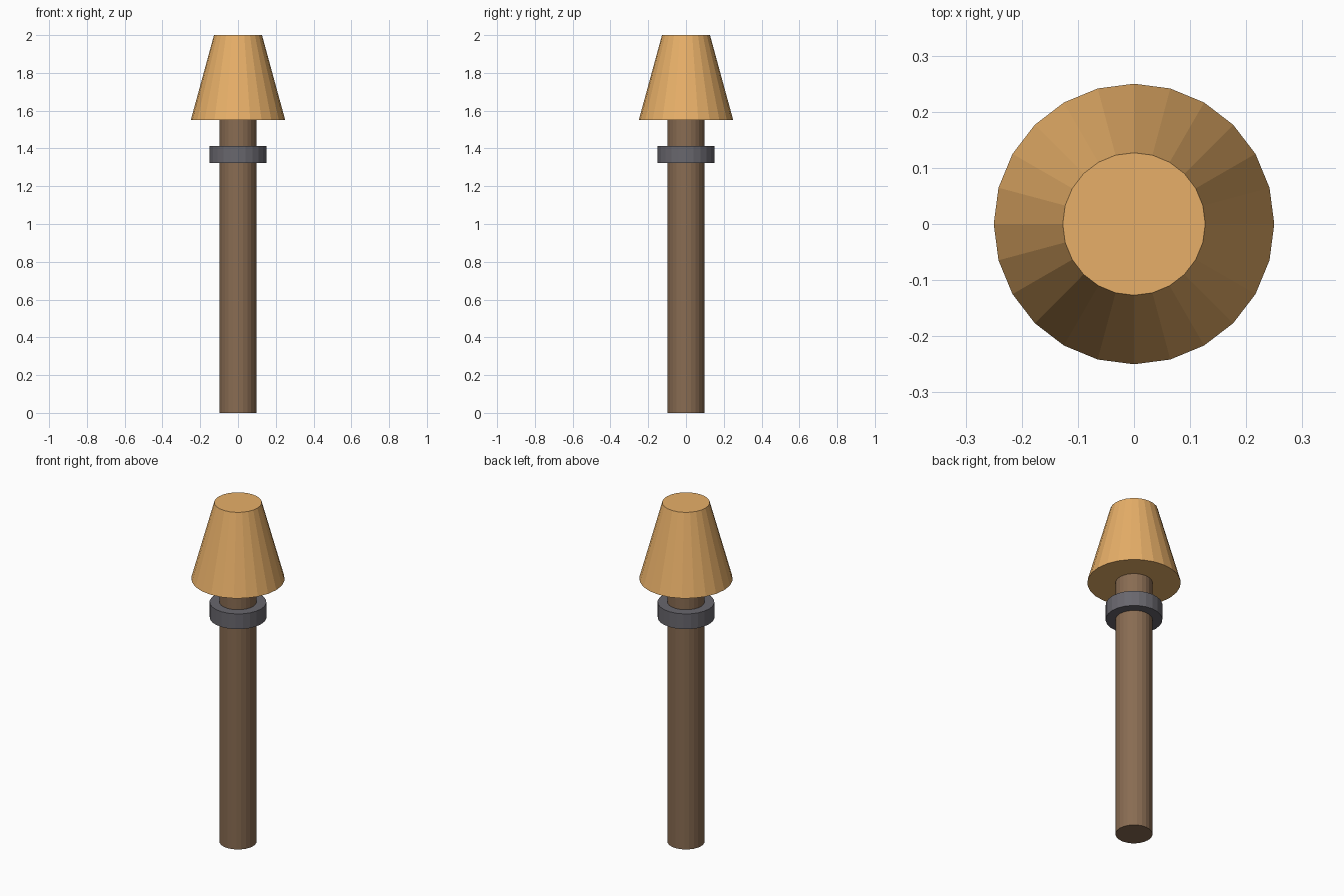
import bpy

if "Cube" in bpy.data.objects:
    bpy.data.objects.remove(bpy.data.objects["Cube"])

SIDES = 24


def material(name, rgb):
    mat = bpy.data.materials.new(name)
    mat.diffuse_color = (*rgb, 1.0)
    mat.use_nodes = True
    mat.node_tree.nodes["Principled BSDF"].inputs["Base Color"].default_value = mat.diffuse_color
    return mat


def frustum(name, r_bottom, r_top, z0, z1, mat):
    bpy.ops.mesh.primitive_cone_add(vertices=SIDES, radius1=r_bottom, radius2=r_top,
                                    depth=z1 - z0, location=(0, 0, (z0 + z1) / 2))
    obj = bpy.context.object
    obj.name = name
    obj.data.materials.append(mat)
    return obj


wood = material("wood", (0.25, 0.15, 0.085))
metal = material("dark_metal", (0.14, 0.135, 0.155))
glow = material("warm_shade", (0.80, 0.43, 0.14))

# Straight post, ending just inside the shade
frustum("post", 0.099, 0.099, 0.0, 1.56, wood)

# Metal band around the post
frustum("collar", 0.152, 0.152, 1.323, 1.413, metal)

# Tapered, closed head
frustum("shade", 0.25, 0.127, 1.55, 2.0, glow)
